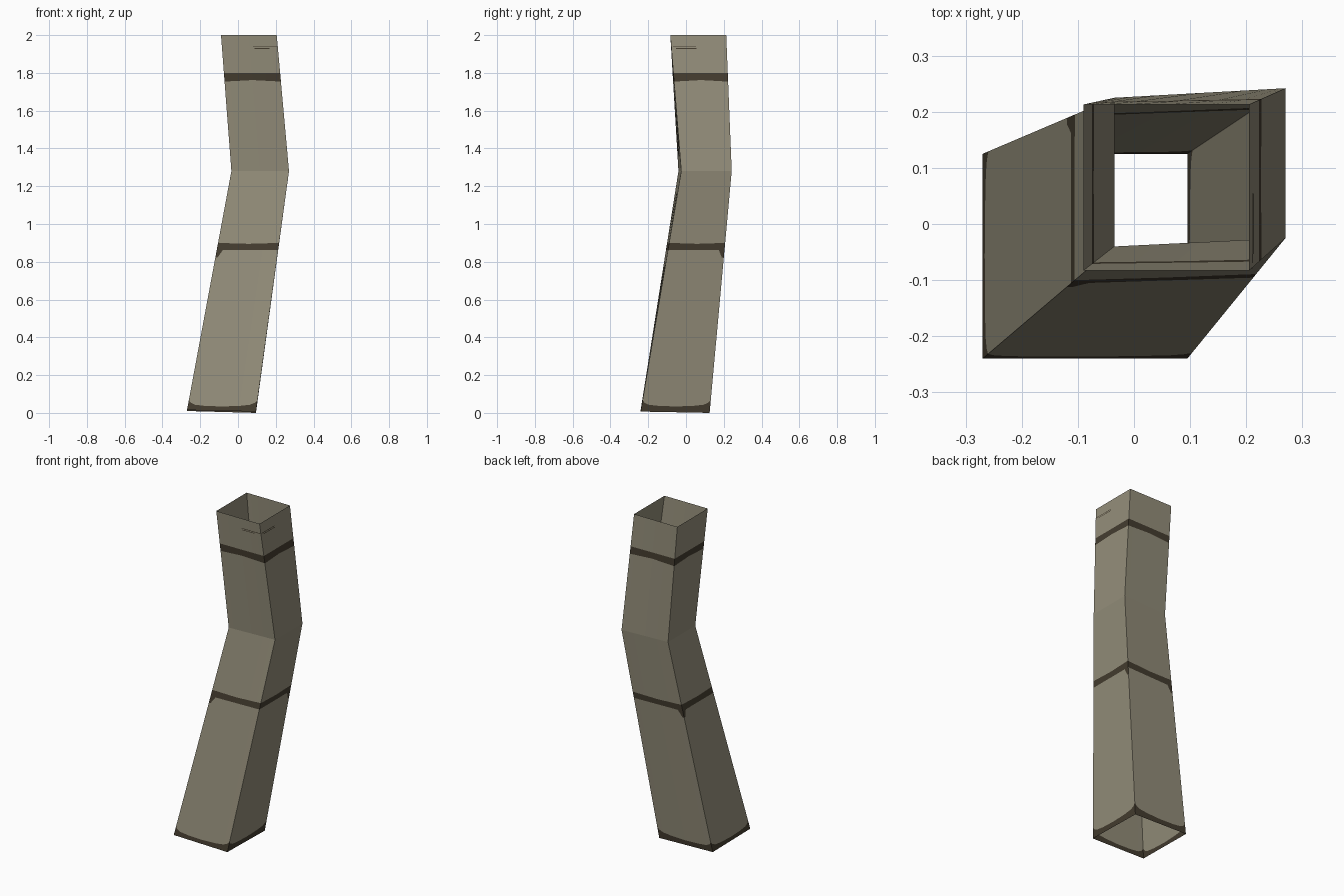
import bpy, bmesh
from mathutils import Vector

if "Cube" in bpy.data.objects:
    bpy.data.objects.remove(bpy.data.objects["Cube"])


def material(name, rgb):
    m = bpy.data.materials.new(name)
    m.diffuse_color = (*rgb, 1)
    m.use_nodes = True
    m.node_tree.nodes["Principled BSDF"].inputs["Base Color"].default_value = m.diffuse_color
    return m


bark = material("dull olive bark", (0.295, 0.27, 0.195))
dark = material("dark brown band", (0.058, 0.046, 0.029))

# Key rings, corners in order: front left, front right, back right, back left
rings = [
    [(-.27, -.24, .015), (.095, -.24, .007), (.095, .125, 0), (-.27, .125, .01)],
    [(-.035, -.04, 1.28), (.27, -.025, 1.28), (.27, .242, 1.28), (-.035, .225, 1.28)],
    [(-.09, -.083, 2), (.205, -.083, 2), (.205, .213, 2), (-.09, .213, 2)],
]


def point(side, u, z):
    """Point on one side of the bent tube at height z."""
    def on_ring(r):
        return Vector(r[side]).lerp(Vector(r[(side + 1) % 4]), u)
    low, high = (rings[0], rings[1]) if z < 1.28 else (rings[1], rings[2])
    a, b = on_ring(low), on_ring(high)
    t = min(max((z - a.z) / (b.z - a.z), 0), 1)
    return a.lerp(b, t)


def build(name, bm, mats):
    me = bpy.data.meshes.new(name)
    bm.to_mesh(me)
    bm.free()
    for m in mats:
        me.materials.append(m)
    ob = bpy.data.objects.new(name, me)
    bpy.context.collection.objects.link(ob)
    return ob


# Hollow trunk tube with three dark bands (rows 0, 2 and 5)
columns = [0, .035, .1, .25, .5, .75, .9, .965, 1]
dip_end = [0, 1, 1, 0]          # end of each side where the middle band sags
bm = bmesh.new()
for side in range(4):
    grid = []
    for u in columns:
        edge = abs(u - .5) * 2
        sag = .04 if abs(u - dip_end[side]) < .04 else 0
        heights = [0, .034 + .012 * edge ** 2 + .022 * edge ** 12,
                   .862 - sag, .895 + .005 * edge, 1.28,
                   1.762 - .008 * edge, 1.8, 2]
        grid.append([bm.verts.new(point(side, u, z)) for z in heights])
    for a, b in zip(grid, grid[1:]):
        for k in range(7):
            f = bm.faces.new((a[k], b[k], b[k + 1], a[k + 1]))
            f.material_index = 1 if k in (0, 2, 5) else 0
build("trunk_tube", bm, [bark, dark])

# Fine bark scratches near the top of the front and right sides
bm = bmesh.new()
for side, u0, u1, z in [(0, .56, 1, 1.938), (0, .58, .85, 1.929),
                        (1, .03, .45, 1.938), (1, .08, .45, 1.929)]:
    out = Vector((0, -.001, 0)) if side == 0 else Vector((.001, 0, 0))
    bm.faces.new([bm.verts.new(point(side, u, h) + out) for u, h in
                  [(u0, z - .002), (u1, z - .002), (u1, z + .002), (u0, z + .002)]])
build("bark_scratches", bm, [dark])
